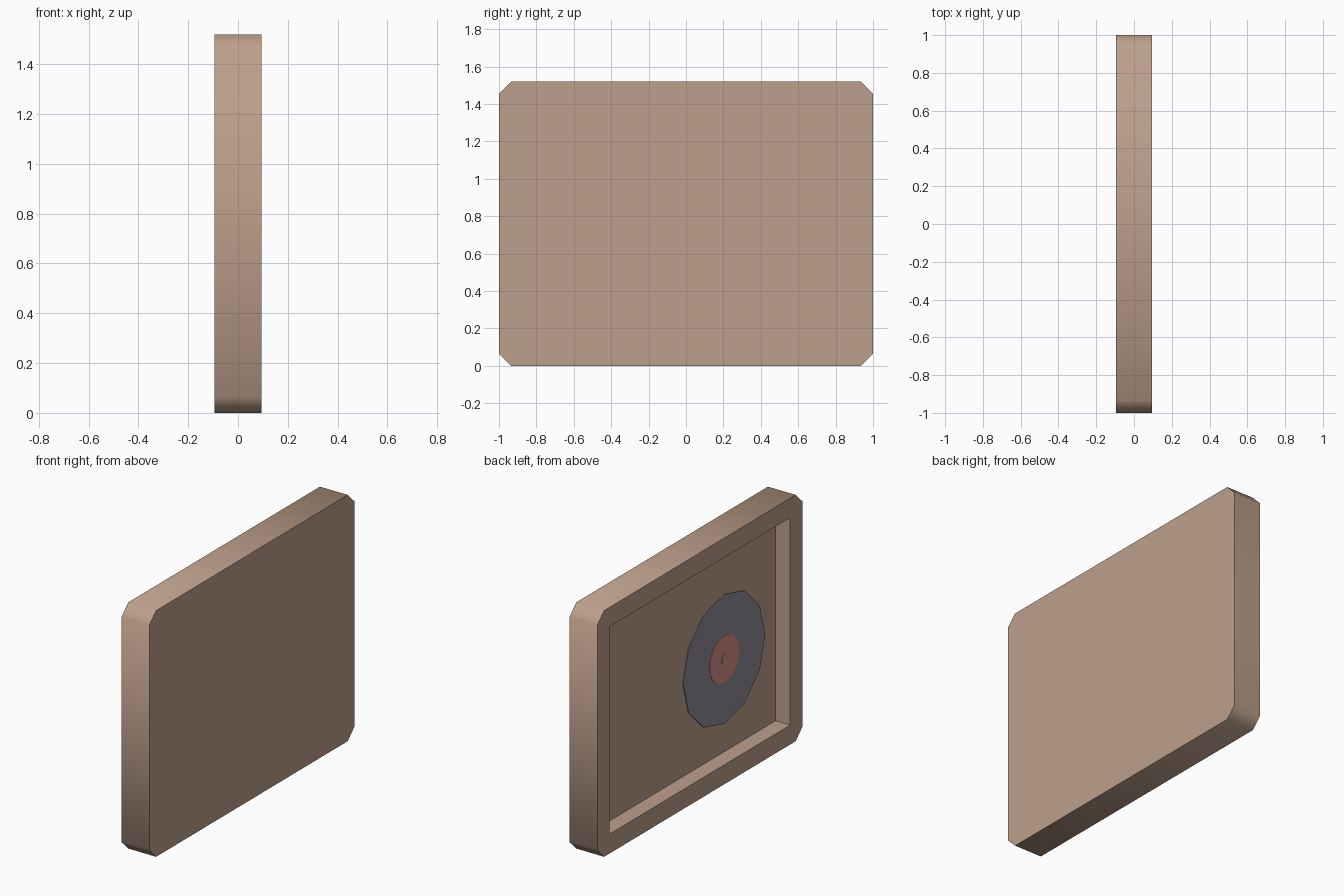
import bpy
import bmesh
import math
from mathutils import Matrix, Vector

cube = bpy.data.objects.get("Cube")
if cube:
    bpy.data.objects.remove(cube, do_unlink=True)

THICK, WIDTH, HEIGHT = 0.19, 2.0, 1.52
BORDER, DEPTH, CORNER = 0.12, 0.1, 0.065
BACK = -THICK / 2          # open side of the case
MID = HEIGHT / 2


def material(name, rgb):
    mat = bpy.data.materials.new(name)
    mat.use_nodes = True
    mat.diffuse_color = (*rgb, 1)
    mat.node_tree.nodes["Principled BSDF"].inputs["Base Color"].default_value = (*rgb, 1)
    return mat


def add_object(name, bm, mat):
    mesh = bpy.data.meshes.new(name)
    bm.to_mesh(mesh)
    bm.free()
    obj = bpy.data.objects.new(name, mesh)
    bpy.context.collection.objects.link(obj)
    mesh.materials.append(mat)
    return obj


def box(name, size, centre, mat, corner=0):
    bm = bmesh.new()
    bmesh.ops.create_cube(bm, size=1, matrix=Matrix.LocRotScale(Vector(centre), None, Vector(size)))
    if corner:
        # Chamfer only the edges running through the thickness
        edges = [e for e in bm.edges if abs(e.verts[0].co.x - e.verts[1].co.x) > size[0] / 2]
        bmesh.ops.bevel(bm, geom=edges, offset=corner, offset_type='OFFSET',
                        segments=1, affect='EDGES', clamp_overlap=True)
        # Set the exact corner cut along both sides
        for v in bm.verts:
            for axis, half in ((1, size[1] / 2), (2, size[2] / 2)):
                d = v.co[axis] - centre[axis]
                if abs(d) < half - 0.001:
                    v.co[axis] = centre[axis] + math.copysign(half - corner, d)
    return add_object(name, bm, mat)


def disc(name, radius, x_outer, x_inner, sides, mat):
    """Round plate facing -x, centred on the record axis."""
    bm = bmesh.new()
    place = Matrix.Translation(((x_outer + x_inner) / 2, -0.26, MID)) @ Matrix.Rotation(math.pi / 2, 4, 'Y')
    bmesh.ops.create_cone(bm, cap_ends=True, segments=sides, radius1=radius, radius2=radius,
                          depth=x_inner - x_outer, matrix=place)
    return add_object(name, bm, mat)


wood = material("light brown wood", (0.515, 0.352, 0.262))
grey = material("slate grey", (0.29, 0.262, 0.325))
red = material("dull red", (0.70, 0.28, 0.245))

# Case with chamfered corners and a rectangular recess
case = box("case", (THICK, WIDTH, HEIGHT), (0, 0, MID), wood, CORNER)
cutter = box("recess_cutter", (DEPTH * 2, WIDTH - BORDER * 2, HEIGHT - BORDER * 2), (BACK, 0, MID), wood)
cutter.hide_render = True
cut = case.modifiers.new("recess", 'BOOLEAN')
cut.operation = 'DIFFERENCE'
cut.solver = 'EXACT'
cut.object = cutter
bpy.context.view_layer.objects.active = case
bpy.ops.object.select_all(action='DESELECT')
case.select_set(True)
bpy.ops.object.modifier_apply(modifier=cut.name)
bpy.data.objects.remove(cutter, do_unlink=True)
bpy.ops.object.shade_smooth_by_angle(angle=math.radians(60))

# Record, its label, and the spindle holding it over the recess floor
face = BACK + 0.016
disc("record", 0.4, face, face + 0.006, 12, grey)
disc("record_label", 0.144, face - 0.002, face, 32, red)
disc("spindle", 0.03, face - 0.004, BACK + DEPTH, 16, wood)
